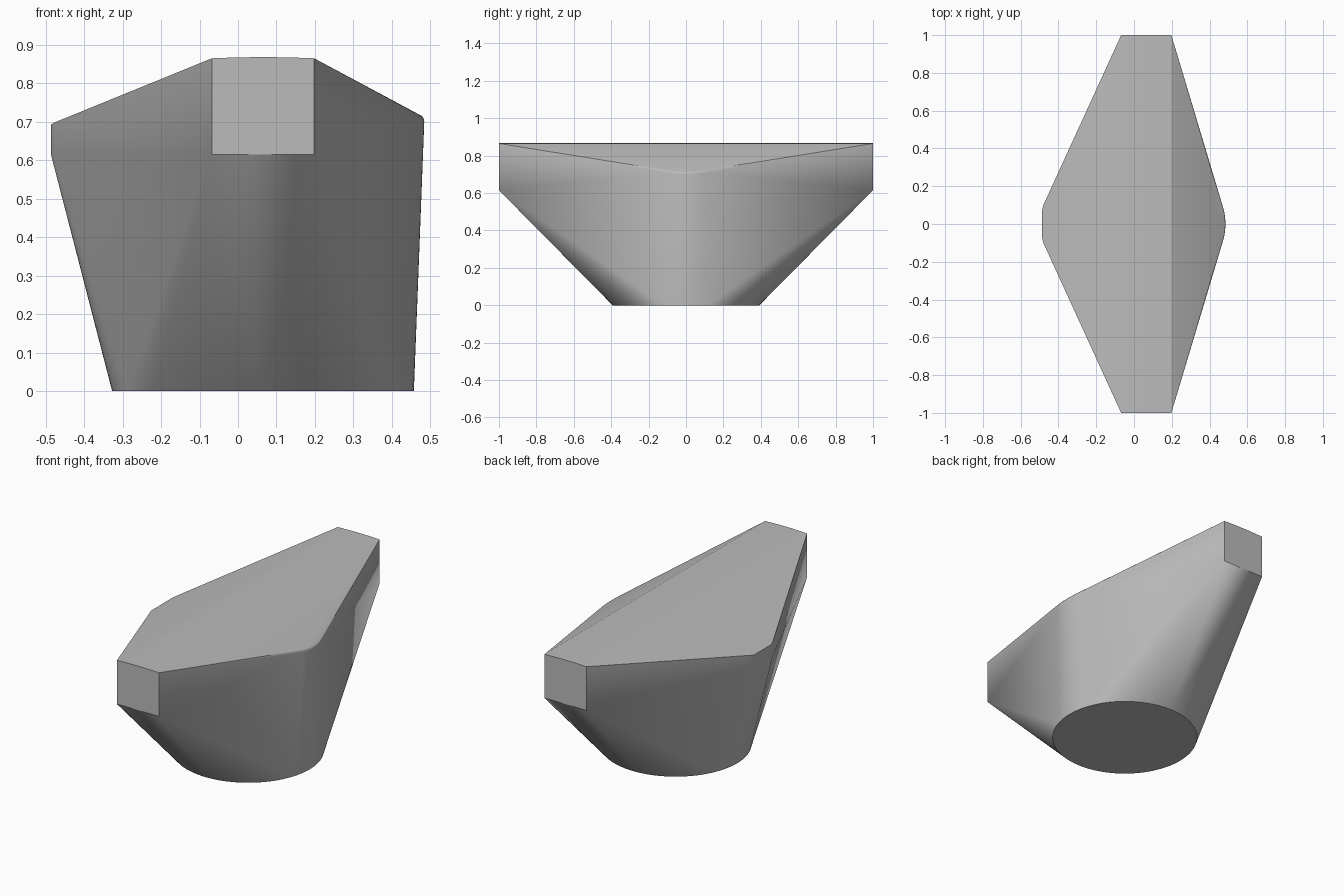
import bpy, bmesh, math

if "Cube" in bpy.data.objects:
    bpy.data.objects.remove(bpy.data.objects["Cube"], do_unlink=True)

grey = bpy.data.materials.new("plain grey")
grey.use_nodes = True
colour = (0.5, 0.5, 0.5, 1)
grey.diffuse_color = colour
grey.node_tree.nodes["Principled BSDF"].inputs["Base Color"].default_value = colour

points = []

# Round foot
FOOT_X, FOOT_R, STEPS = 0.065, 0.392, 96
for i in range(STEPS):
    a = math.tau * i / STEPS
    points.append((FOOT_X + FOOT_R * math.cos(a), FOOT_R * math.sin(a), 0))

# Square ends joined by a very slightly domed top
X0, X1, LOW, HIGH = -0.068, 0.198, 0.615, 0.865
for y in (-1, 1):
    points += [(X0, y, LOW), (X1, y, LOW)]
    for i in range(9):
        t = i / 8
        points.append((X0 + (X1 - X0) * t, y, HIGH + 0.012 * t * (1 - t)))

# Narrow upright facet on one side
for y in (-1, 1):
    for x, w, top in ((-0.486, 0.075, 0.692), (-0.48, 0.1, 0.697)):
        points += [(x, y * w, LOW), (x, y * w, top)]

# Rounded shoulder on the other side, with a softened upper edge
for i in range(-8, 9):
    t = i / 8
    x = 0.484 - 0.016 * t * t
    for j in range(5):
        a = math.pi / 2 * j / 4
        inset, rise = 0.012 * (1 - math.cos(a)), 0.017 * math.sin(a)
        points.append((x - inset, t * 0.1, 0.7 + rise + (0.484 - x) * 0.54))

# Taut skin around all the sections
bm = bmesh.new()
for p in points:
    bm.verts.new(p)
result = bmesh.ops.convex_hull(bm, input=bm.verts[:])
loose = [v for v in bm.verts if not v.link_faces]
bmesh.ops.delete(bm, geom=loose, context="VERTS")
bmesh.ops.dissolve_limit(bm, angle_limit=math.radians(0.3), verts=bm.verts[:], edges=bm.edges[:])
bmesh.ops.recalc_face_normals(bm, faces=bm.faces[:])
mesh = bpy.data.meshes.new("tapered_body")
bm.to_mesh(mesh)
bm.free()
mesh.materials.append(grey)
body = bpy.data.objects.new("tapered_body", mesh)
bpy.context.collection.objects.link(body)

bpy.context.view_layer.objects.active = body
body.select_set(True)
bpy.ops.object.shade_smooth_by_angle(angle=math.radians(20))
